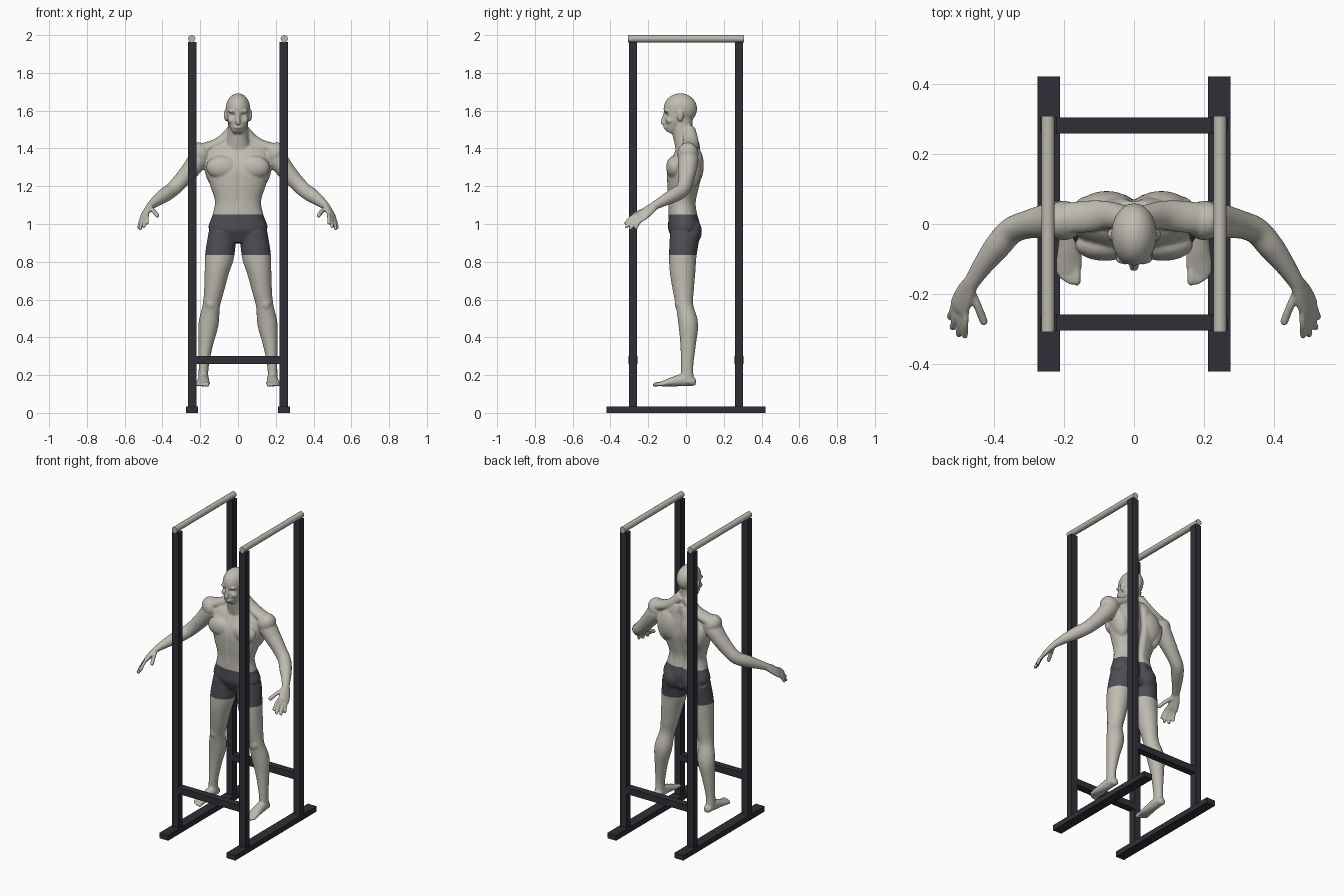
import bpy, bmesh
from math import sin, cos, pi, exp
from mathutils import Vector, Matrix

default = bpy.data.objects.get("Cube")
if default:
    bpy.data.objects.remove(default, do_unlink=True)


def material(name, rgb):
    m = bpy.data.materials.new(name)
    m.use_nodes = True
    m.diffuse_color = (*rgb, 1)
    m.node_tree.nodes["Principled BSDF"].inputs["Base Color"].default_value = (*rgb, 1)
    return m


skin = material("warm grey skin", (.52, .50, .44))
cloth = material("charcoal cloth", (.075, .075, .09))
metal = material("dark frame", (.028, .028, .037))
grip = material("pale grip", (.50, .48, .42))


def add_object(name, mesh, *mats):
    ob = bpy.data.objects.new(name, mesh)
    bpy.context.collection.objects.link(ob)
    for m in mats:
        mesh.materials.append(m)
    return ob


# ---- Frame ----
def box(name, centre, size):
    bm = bmesh.new()
    bmesh.ops.create_cube(bm, size=1, matrix=Matrix.Translation(centre) @ Matrix.Diagonal((*size, 1)))
    mesh = bpy.data.meshes.new(name)
    bm.to_mesh(mesh)
    bm.free()
    return add_object(name, mesh, metal)


def top_bar(name, x):
    bm = bmesh.new()
    place = Matrix.Translation((x, 0, 1.981)) @ Matrix.Rotation(pi / 2, 4, 'X')
    bmesh.ops.create_cone(bm, cap_ends=True, segments=24, radius1=.019, radius2=.019,
                          depth=.615, matrix=place)
    for f in bm.faces:
        f.smooth = len(f.verts) == 4
    mesh = bpy.data.meshes.new(name)
    bm.to_mesh(mesh)
    bm.free()
    for e in mesh.edges:
        e.use_edge_sharp = False
    add_object(name, mesh, grip)


for side, s in (("left", 1), ("right", -1)):
    box(side + "_base_rail", (s * .243, 0, .0175), (.063, .84, .035))
    top_bar(side + "_top_bar", s * .245)
    for end, e in (("front", -1), ("back", 1)):
        box(f"{side}_{end}_post", (s * .243, e * .281, .998), (.046, .044, 1.93))
for end, e in (("front", -1), ("back", 1)):
    box(end + "_cross_bar", (0, e * .281, .281), (.45, .046, .042))


# ---- Figure helpers ----
bm = bmesh.new()


def tube(rows, wide=(1, 0, 0), steps=5, square=1, segs=28):
    """Loft of oval rings; each row is x, y, z, half width, half depth."""
    rows = [Vector(r) for r in rows]
    path = []
    for i in range(len(rows) - 1):
        p0, p1, p2, p3 = (rows[max(0, min(len(rows) - 1, i + k))] for k in (-1, 0, 1, 2))
        for j in range(steps):
            t = j / steps
            path.append(.5 * (2 * p1 + (p2 - p0) * t + (2 * p0 - 5 * p1 + 4 * p2 - p3) * t ** 2
                              + (3 * p1 - 3 * p2 + p3 - p0) * t ** 3))
    path.append(rows[-1])
    rings = []
    for i, p in enumerate(path):
        here = p.to_3d()
        along = (path[min(i + 1, len(path) - 1)].to_3d() - path[max(i - 1, 0)].to_3d()).normalized()
        u = Vector(wide)
        u = (u - along * u.dot(along)).normalized()
        w = along.cross(u)
        ring = []
        for k in range(segs):
            c, n = cos(2 * pi * k / segs), sin(2 * pi * k / segs)
            c = abs(c) ** square * (1 if c > 0 else -1)
            n = abs(n) ** square * (1 if n > 0 else -1)
            ring.append(bm.verts.new(here + u * c * p[3] + w * n * p[4]))
        rings.append(ring)
    for a, b in zip(rings, rings[1:]):
        for k in range(segs):
            m = (k + 1) % segs
            bm.faces.new((a[k], a[m], b[m], b[k]))
    bm.faces.new(rings[0][::-1])
    bm.faces.new(rings[-1])


def ball(centre, radii, tilt=0):
    place = Matrix.Translation(centre) @ Matrix.Rotation(tilt, 4, 'Y') @ Matrix.Diagonal((*radii, 1))
    bmesh.ops.create_uvsphere(bm, u_segments=28, v_segments=18, radius=1, matrix=place)


def digit(points, r):
    """Finger or toe with a rounded tip."""
    tube([(*p, r, r) for p in points], wide=(1, .3, .2), segs=14)
    ball(points[-1], (r, r, r))


# ---- Left limbs and paired muscles ----
# leg
tube([(.082, -.005, .95, .074, .08), (.097, -.017, .835, .077, .073), (.112, -.018, .75, .065, .068),
      (.127, -.014, .65, .053, .056), (.141, -.008, .57, .046, .046), (.156, .012, .47, .053, .052),
      (.171, .011, .36, .038, .041), (.182, .006, .24, .026, .032), (.183, .01, .16, .028, .035)])
ball((.145, -.035, .58), (.03, .025, .04))
# foot
tube([(.181, .052, .162, .014, .014), (.181, .04, .164, .024, .022), (.182, 0, .175, .028, .034),
      (.184, -.06, .167, .032, .027), (.185, -.11, .157, .037, .017), (.186, -.14, .152, .033, .011)])
for x, tip, r in ((.163, .164, .012), (.18, .165, .009), (.192, .158, .009),
                  (.204, .15, .009), (.214, .138, .008)):
    digit([(x, -.11, .154), (x, -tip + .02, .153), (x, -tip, .149)], r)
# arm
tube([(.165, .015, 1.385, .04, .045), (.205, .012, 1.345, .054, .054), (.25, .008, 1.288, .049, .048),
      (.305, -.002, 1.225, .04, .042), (.35, -.02, 1.18, .038, .039), (.39, -.065, 1.152, .037, .038),
      (.432, -.12, 1.122, .029, .029), (.465, -.17, 1.095, .023, .02)], wide=(.6, .45, -.55))
# hand
across = Vector((.6, .45, -.55))
tube([(.463, -.165, 1.098, .023, .02), (.482, -.2, 1.07, .033, .017),
      (.497, -.235, 1.042, .036, .014), (.501, -.247, 1.032, .031, .009)], wide=across)
tips = ((.482, -.318, 1.005), (.499, -.315, .985), (.517, -.295, .975), (.525, -.265, .98))
for k, tip in enumerate(tips):
    root = Vector((.495, -.232, 1.044)) + across * (.018 * k - .027)
    middle = root.lerp(Vector(tip), .5) + Vector((0, -.005, .006))
    digit([root, middle, Vector(tip)], .0095)
digit([(.465, -.19, 1.083), (.447, -.23, 1.07), (.428, -.278, 1.046)], .012)
# shoulder, chest, back, flank and buttock
ball((.2, .01, 1.372), (.055, .056, .062), .6)
ball((.083, -.06, 1.3), (.085, .045, .062))
ball((.078, .048, 1.31), (.078, .046, .1))
ball((.13, .02, 1.28), (.045, .06, .1), .25)
ball((.068, .024, .96), (.068, .06, .075))
tube([(.02, .015, 1.5, .035, .035), (.075, .025, 1.445, .032, .04), (.13, .022, 1.415, .03, .045),
      (.2, .014, 1.39, .035, .045)], wide=(.4, 0, 1))
# ear, cheek, brow and eyelid
ball((.066, -.03, 1.572), (.009, .017, .029), .15)
ball((.035, -.085, 1.548), (.02, .022, .018))
ball((.027, -.1, 1.596), (.026, .016, .008))

# ---- Mirror the paired parts ----
copy = bmesh.ops.duplicate(bm, geom=bm.verts[:] + bm.edges[:] + bm.faces[:])["geom"]
for item in copy:
    if isinstance(item, bmesh.types.BMVert):
        item.co.x *= -1
bmesh.ops.reverse_faces(bm, faces=[f for f in copy if isinstance(f, bmesh.types.BMFace)])

# ---- Torso, neck and head ----
tube([(0, -.01, .9, .07, .055), (0, -.008, .97, .154, .085), (0, -.017, 1.05, .134, .077),
      (0, -.02, 1.12, .122, .074), (0, -.015, 1.2, .146, .085), (0, -.006, 1.28, .168, .093),
      (0, .01, 1.36, .172, .075), (0, .02, 1.41, .14, .055), (0, .015, 1.44, .08, .05)], square=.9)
tube([(0, .005, 1.39, .075, .06), (0, -.012, 1.45, .057, .054), (0, -.02, 1.5, .053, .055),
      (0, -.022, 1.56, .052, .058)])
ball((0, -.03, 1.61), (.065, .089, .082))
tube([(0, -.085, 1.482, .022, .022), (0, -.077, 1.5, .037, .037), (0, -.062, 1.54, .053, .053),
      (0, -.05, 1.6, .061, .068)])
tube([(0, -.108, 1.59, .008, .01), (0, -.118, 1.56, .009, .011), (0, -.123, 1.538, .014, .012),
      (0, -.115, 1.53, .012, .008)], segs=16)
ball((0, -.108, 1.512), (.022, .012, .01))

# ---- Fuse into one smooth skin ----
bmesh.ops.recalc_face_normals(bm, faces=bm.faces[:])
rough = bpy.data.meshes.new("rough_figure")
bm.to_mesh(rough)
bm.free()
source = add_object("figure_source", rough)
fuse = source.modifiers.new("fuse", 'REMESH')
fuse.mode = 'VOXEL'
fuse.voxel_size = .005
soft = source.modifiers.new("soften", 'SMOOTH')
soft.factor = .5
soft.iterations = 5
bpy.context.view_layer.update()
mesh = bpy.data.meshes.new_from_object(source.evaluated_get(bpy.context.evaluated_depsgraph_get()))
mesh.name = "figure"
mesh.materials.clear()
bpy.data.objects.remove(source, do_unlink=True)
bpy.data.meshes.remove(rough)
figure = add_object("figure", mesh, skin, cloth)

# ---- Sculpt eye sockets and grooves, cut the shorts ----
bm = bmesh.new()
bm.from_mesh(mesh)
for v in bm.verts:
    x, y, z = v.co
    if z > 1.5 and y < -.07:
        v.co.y += .012 * exp(-((abs(x) - .026) / .013) ** 2 - ((z - 1.576) / .01) ** 2)
    elif .92 < z < 1.45 and abs(x) < .2:
        if y > .01:
            v.co.y -= .016 * exp(-(x / .018) ** 2) * min(1, (z - .92) / .03, (1.45 - z) / .05)
        elif z > 1.08:
            v.co.y += .004 * exp(-(x / .01) ** 2) * min(1, (z - 1.08) / .05, (1.45 - z) / .05)
hem, waist = .835, 1.05
for height in (hem, waist):
    near = [f for f in bm.faces if abs(f.calc_center_median().x) < .3]
    parts = set(near)
    for f in near:
        parts.update(f.verts, f.edges)
    bmesh.ops.bisect_plane(bm, geom=list(parts), plane_co=(0, 0, height), plane_no=(0, 0, 1))
for f in bm.faces:
    c = f.calc_center_median()
    f.material_index = int(abs(c.x) < .3 and hem < c.z < waist)
    f.smooth = True
bm.to_mesh(mesh)
bm.free()
